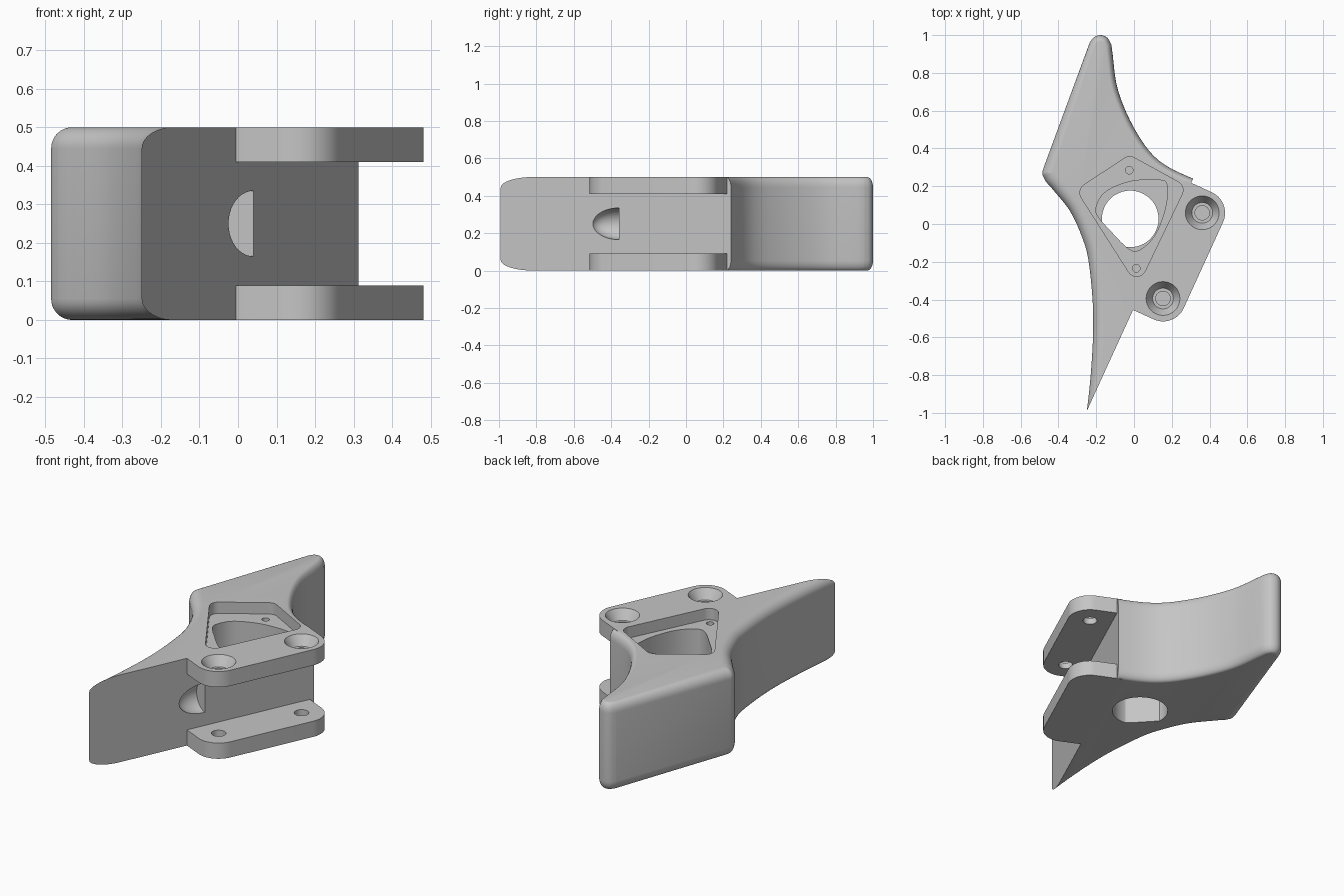
import bpy, bmesh, math
from mathutils import Vector, Matrix

if "Cube" in bpy.data.objects:
    bpy.data.objects.remove(bpy.data.objects["Cube"], do_unlink=True)

H = 0.5                                   # overall height
PLATE = 0.09                              # flange thickness
FILLET_Z = 0.055                          # height of the rounded rim
ANGLE = math.atan2(0.909, 0.416)          # direction of the flat flank
D = Vector((math.cos(ANGLE), math.sin(ANGLE)))
N = Vector((D.y, -D.x))
ROOT = Vector((-0.005, -0.455))           # front end of the flange on the flank


def flank(u, v):
    return ROOT + D * u + N * v


def spline(pts, steps=8, closed=False):
    """Catmull-Rom curve through 2D points."""
    p = [Vector(q) for q in pts]
    n = len(p)
    if not closed:
        p = [p[0] * 2 - p[1]] + p + [p[-1] * 2 - p[-2]]
    out = []
    for i in range(n if closed else n - 1):
        a, b, c, d = [p[(i + k) % len(p)] for k in range(4)]
        for s in range(steps):
            t = s / steps
            out.append((b * 2 + (c - a) * t + (a * 2 - b * 5 + c * 4 - d) * t * t
                        + (b * 3 - a - c * 3 + d) * t ** 3) / 2)
    return out if closed else out + [p[-2]]


def rounded(pts, radii, steps=8):
    """Polygon with arc corners."""
    out, n = [], len(pts)
    for i, r in enumerate(radii):
        p = Vector(pts[i])
        a = (Vector(pts[i - 1]) - p).normalized()
        b = (Vector(pts[(i + 1) % n]) - p).normalized()
        if r == 0:
            out.append(p)
            continue
        half = a.angle(b) / 2
        centre = p + (a + b).normalized() * r / math.sin(half)
        start = (p + a * r / math.tan(half) - centre).normalized()
        end = (p + b * r / math.tan(half) - centre).normalized()
        out += [centre + start.slerp(end, s / steps) * r for s in range(steps + 1)]
    return out


def loft(name, rings):
    """Solid from stacked rings of (x, y, z) points."""
    bm = bmesh.new()
    loops = [[bm.verts.new(p) for p in ring] for ring in rings]
    n = len(loops[0])
    for lo, hi in zip(loops, loops[1:]):
        for i in range(n):
            j = (i + 1) % n
            bm.faces.new((lo[i], lo[j], hi[j], hi[i]))
    bm.faces.new(loops[0][::-1])
    bm.faces.new(loops[-1])
    return to_object(name, bm)


def to_object(name, bm):
    bmesh.ops.recalc_face_normals(bm, faces=bm.faces)
    mesh = bpy.data.meshes.new(name)
    bm.to_mesh(mesh)
    bm.free()
    ob = bpy.data.objects.new(name, mesh)
    bpy.context.collection.objects.link(ob)
    return ob


def prism(name, pts, z0, z1):
    return loft(name, [[(p[0], p[1], z) for p in pts] for z in (z0, z1)])


def cone(name, c, z0, z1, r0, r1, n=40):
    turn = [2 * math.pi * i / n for i in range(n)]
    return loft(name, [[(c[0] + r * math.cos(t), c[1] + r * math.sin(t), z) for t in turn]
                       for z, r in ((z0, r0), (z1, r1))])


def combine(target, tool, operation):
    mod = target.modifiers.new(operation, 'BOOLEAN')
    mod.operation, mod.solver, mod.object = operation, 'EXACT', tool
    bpy.context.view_layer.objects.active = target
    bpy.ops.object.modifier_apply(modifier=mod.name)
    bpy.data.objects.remove(tool, do_unlink=True)


# Body outline: right hollow, rear tip, left corner, left hollow
outline = spline([(0.47, 0.2), (0.307, 0.243), (0.127, 0.34), (0.005, 0.5),
                  (-0.085, 0.71), (-0.116, 0.92)])
outline += spline([(-0.12, 0.95), (-0.14, 0.985), (-0.175, 1.0), (-0.21, 0.99),
                   (-0.234, 0.962)], 4)
outline += spline([(-0.476, 0.305), (-0.485, 0.265), (-0.465, 0.222)], 5)
outline += spline([(-0.44, 0.195), (-0.34, 0.07), (-0.275, -0.07), (-0.24, -0.2), (-0.217, -0.45),
                   (-0.222, -0.7), (-0.25, -0.99), (-0.3, -1.25)])
outline.append(Vector((0.4, -1.25)))


def inset(pts, amount):
    """Move the outline inward, less towards the rear tip."""
    out = []
    for i, p in enumerate(pts):
        a = (p - pts[i - 1]).normalized()
        b = (pts[(i + 1) % len(pts)] - p).normalized()
        na, nb = Vector((-a.y, a.x)), Vector((-b.y, b.x))
        fillet = 0.058 - 0.026 * min(1, max(0, (p.y - 0.2) / 0.5))
        if p.x > -0.2:
            fillet = 0.032
        out.append(p + (na + nb) / (1 + na.dot(nb)) * fillet * amount)
    return out


rings = []
quarter = [i * math.pi / 16 for i in range(9)]
for top, sweep in ((False, quarter), (True, quarter[::-1])):
    for t in sweep:
        z = FILLET_Z * (1 - math.cos(t))
        rings.append([(p.x, p.y, H - z if top else z) for p in inset(outline, 1 - math.sin(t))])
body = loft("grip_body", rings)

# Flat flank
combine(body, prism("flank_cutter", [flank(-2, 0), flank(-2, 1.5), flank(2, 1.5), flank(2, 0)],
                    -0.1, H + 0.1), 'DIFFERENCE')

# Two mounting flanges
flange = rounded([flank(0, -0.03), flank(0, 0.24), flank(0.74, 0.24), flank(0.74, -0.03)],
                 [0, 0.12, 0.12, 0], 12)
for z in (0, H - PLATE):
    combine(body, prism("flange", flange, z, z + PLATE), 'UNION')

# Screw holes: countersunk above, blind below
for u in (0.121, 0.62):
    c = flank(u, 0.119)
    combine(body, cone("screw_hole", c, 0.03, H + 0.1, 0.038, 0.038), 'DIFFERENCE')
    combine(body, cone("countersink", c, 0.445, H + 0.001, 0.055, 0.09), 'DIFFERENCE')

# Top recess, inner cavity and through hole
recess = rounded([(-0.025, 0.365), (0.275, 0.2), (0.02, -0.33), (-0.305, 0.18)], [0.05] * 4)
combine(body, prism("recess", recess, 0.435, H + 0.1), 'DIFFERENCE')
cavity = spline([(-0.2, 0.09), (-0.15, 0.17), (-0.02, 0.225), (0.13, 0.233), (0.175, 0.205),
                 (0.165, 0.08), (0.11, -0.06), (0.03, -0.137), (-0.03, -0.13),
                 (-0.13, -0.03), (-0.19, 0.04)], 5, True)
combine(body, prism("cavity", cavity, 0.18, 0.47), 'DIFFERENCE')
hole = cone("through_hole", (-0.02, 0.027), -0.1, 0.22, 0.15, 0.15, 48)
combine(hole, prism("hole_limit", cavity, -0.2, 0.3), 'INTERSECT')
combine(body, hole, 'DIFFERENCE')
for c in ((-0.025, 0.285), (0.012, -0.235)):
    combine(body, cone("pilot_hole", c, 0.3, 0.47, 0.02, 0.02, 20), 'DIFFERENCE')

# Half-bullet pocket in the flank
bm = bmesh.new()
bmesh.ops.create_uvsphere(bm, u_segments=32, v_segments=20, radius=1)
bmesh.ops.bisect_plane(bm, geom=bm.verts[:] + bm.edges[:] + bm.faces[:], dist=1e-5,
                       plane_co=(0, 0, 0), plane_no=(1, 0, 0), clear_outer=True)
bmesh.ops.holes_fill(bm, edges=[e for e in bm.edges if e.is_boundary])
bm.transform(Matrix.Translation((0.04, -0.357, H / 2)) @ Matrix.Rotation(ANGLE, 4, 'Z')
             @ Matrix.Diagonal((0.155, 0.085, 0.085, 1)))
combine(body, to_object("flank_pocket", bm), 'DIFFERENCE')

# Single grey material
grey = bpy.data.materials.new("plain_grey")
grey.use_nodes = True
grey.diffuse_color = (0.56, 0.56, 0.56, 1)
grey.node_tree.nodes["Principled BSDF"].inputs["Base Color"].default_value = grey.diffuse_color
body.data.materials.clear()
body.data.materials.append(grey)
for f in body.data.polygons:
    f.material_index = 0

bpy.ops.object.select_all(action='DESELECT')
body.select_set(True)
bpy.context.view_layer.objects.active = body
bpy.ops.object.shade_smooth_by_angle(angle=math.radians(30))
